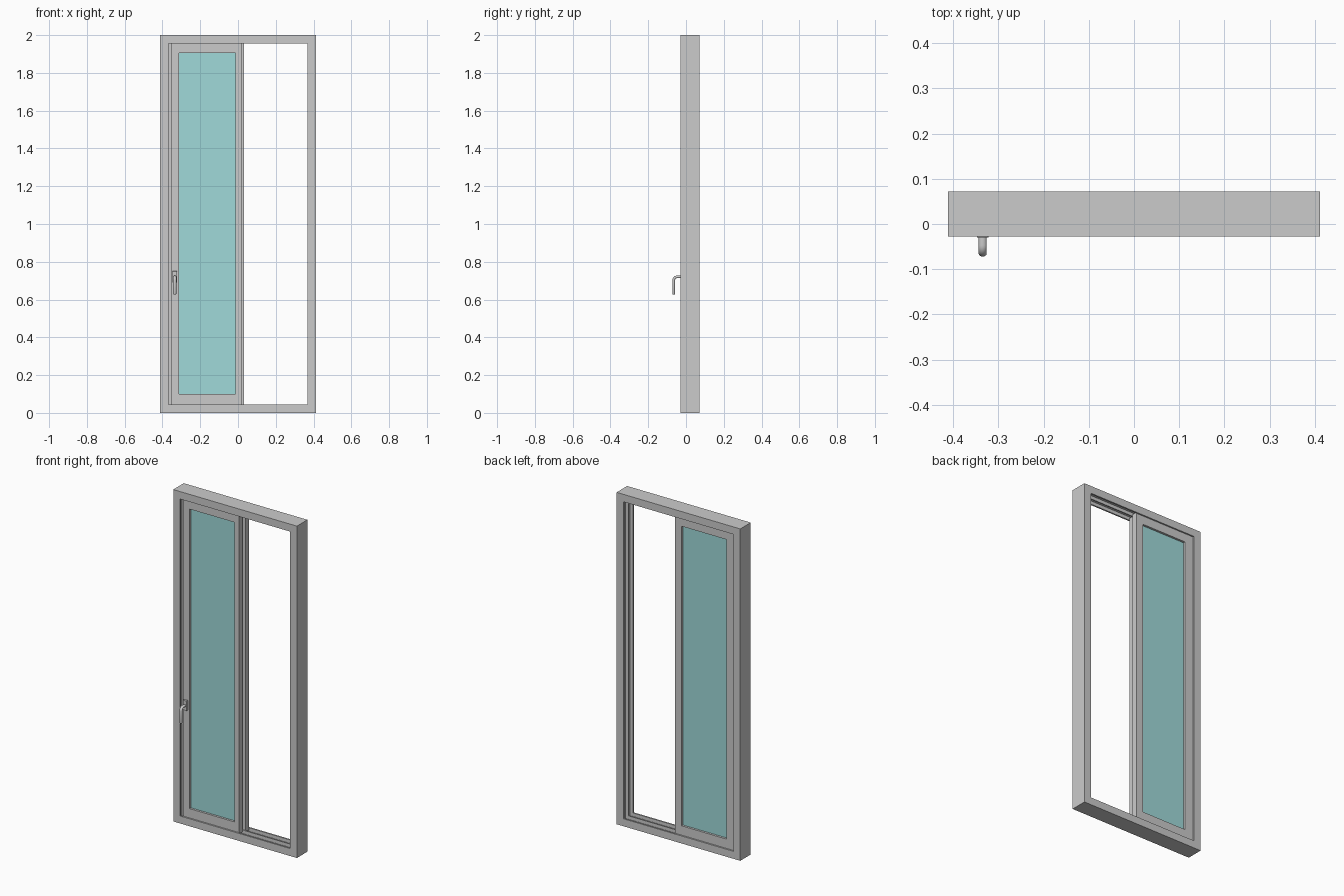
import bpy, bmesh, math
from mathutils import Vector

if "Cube" in bpy.data.objects:
    bpy.data.objects.remove(bpy.data.objects["Cube"])


def finish(name, bm):
    bmesh.ops.recalc_face_normals(bm, faces=bm.faces)
    me = bpy.data.meshes.new(name)
    bm.to_mesh(me)
    bm.free()
    ob = bpy.data.objects.new(name, me)
    bpy.context.collection.objects.link(ob)
    return ob


def ring(name, outer, inner, profile):
    """Mitred frame: closed profile of (t, y), t=0 on outer rect, t=1 on inner.
    Rects are (x0, x1, z0, z1)."""
    bm = bmesh.new()
    loops = []
    for xi, zi in ((0, 2), (1, 2), (1, 3), (0, 3)):
        loops.append([bm.verts.new((outer[xi] + t * (inner[xi] - outer[xi]), y,
                                    outer[zi] + t * (inner[zi] - outer[zi])))
                      for t, y in profile])
    n = len(profile)
    for c in range(4):
        a, b = loops[c], loops[(c + 1) % 4]
        for i in range(n):
            j = (i + 1) % n
            bm.faces.new((a[i], a[j], b[j], b[i]))
    return finish(name, bm)


def box(name, x0, x1, y0, y1, z0, z1, bevel=0):
    bm = bmesh.new()
    bmesh.ops.create_cube(bm, size=1)
    for v in bm.verts:
        v.co = Vector(((x0 + x1) / 2 + v.co.x * (x1 - x0),
                       (y0 + y1) / 2 + v.co.y * (y1 - y0),
                       (z0 + z1) / 2 + v.co.z * (z1 - z0)))
    if bevel:
        bmesh.ops.bevel(bm, geom=bm.edges[:], offset=bevel, segments=2,
                        affect='EDGES', profile=0.5)
    return finish(name, bm)


# Outer frame with two sliding channels
W, H, T = 0.412, 2.0, 0.045
g = 0.55  # channel floor as a fraction of the member width
ring("outer_frame", (-W, W, 0, H), (-W + T, W - T, T, H - T),
     [(0, -0.028), (1, -0.028), (1, -0.019), (g, -0.019), (g, 0.019), (1, 0.019),
      (1, 0.025), (g, 0.025), (g, 0.063), (1, 0.063), (1, 0.072), (0, 0.072)])

# Two glazed panels, both slid to the left
glass = bpy.data.materials.new("glass_teal")
glass.diffuse_color = (0.35, 0.70, 0.70, 1)
glass.use_nodes = True
glass.node_tree.nodes["Principled BSDF"].inputs["Base Color"].default_value = glass.diffuse_color
opening = (-0.312, -0.013, 0.10, 1.905)
for name, x0, x1, y0, y1 in (("front", -0.354, 0.019, -0.017, 0.017),
                             ("rear", -0.375, 0.032, 0.027, 0.061)):
    ring(name + "_panel_frame", (x0, x1, 0.035, 1.965), opening,
         [(0, y0), (1, y0), (1, y1), (0, y1)])
    m = (y0 + y1) / 2
    pane = box(name + "_glass", opening[0], opening[1], m - 0.004, m + 0.004,
               opening[2], opening[3])
    pane.data.materials.append(glass)

# Handle plate on the left stile of the front panel
HX, HZ = -0.335, 0.72
box("handle_plate", HX - 0.013, HX + 0.013, -0.030, -0.017, HZ - 0.03, HZ + 0.03, 0.002)

# Bent lever: oval section swept along a quarter bend
path = [(-0.028, HZ, 0)]
r, cy = 0.018, -0.047
for k in range(9):
    a = math.radians(90 * k / 8)
    path.append((cy - r * math.sin(a), HZ - r + r * math.cos(a), a))
path += [(cy - r, 0.632, math.pi / 2), (cy - r, 0.626, math.pi / 2)]
bm = bmesh.new()
rings, N = [], 16
for i, (y, z, a) in enumerate(path):
    s = 0.7 if i == len(path) - 1 else 1.0
    rings.append([bm.verts.new((HX + 0.009 * s * math.cos(q),
                                y - 0.007 * s * math.sin(q) * math.sin(a),
                                z + 0.007 * s * math.sin(q) * math.cos(a)))
                  for q in (2 * math.pi * k / N for k in range(N))])
for a, b in zip(rings, rings[1:]):
    for k in range(N):
        j = (k + 1) % N
        bm.faces.new((a[k], a[j], b[j], b[k]))
bm.faces.new(rings[0])
bm.faces.new(rings[-1])
lever = finish("handle_lever", bm)
bpy.context.view_layer.objects.active = lever
lever.select_set(True)
bpy.ops.object.shade_smooth_by_angle(angle=math.radians(40))
